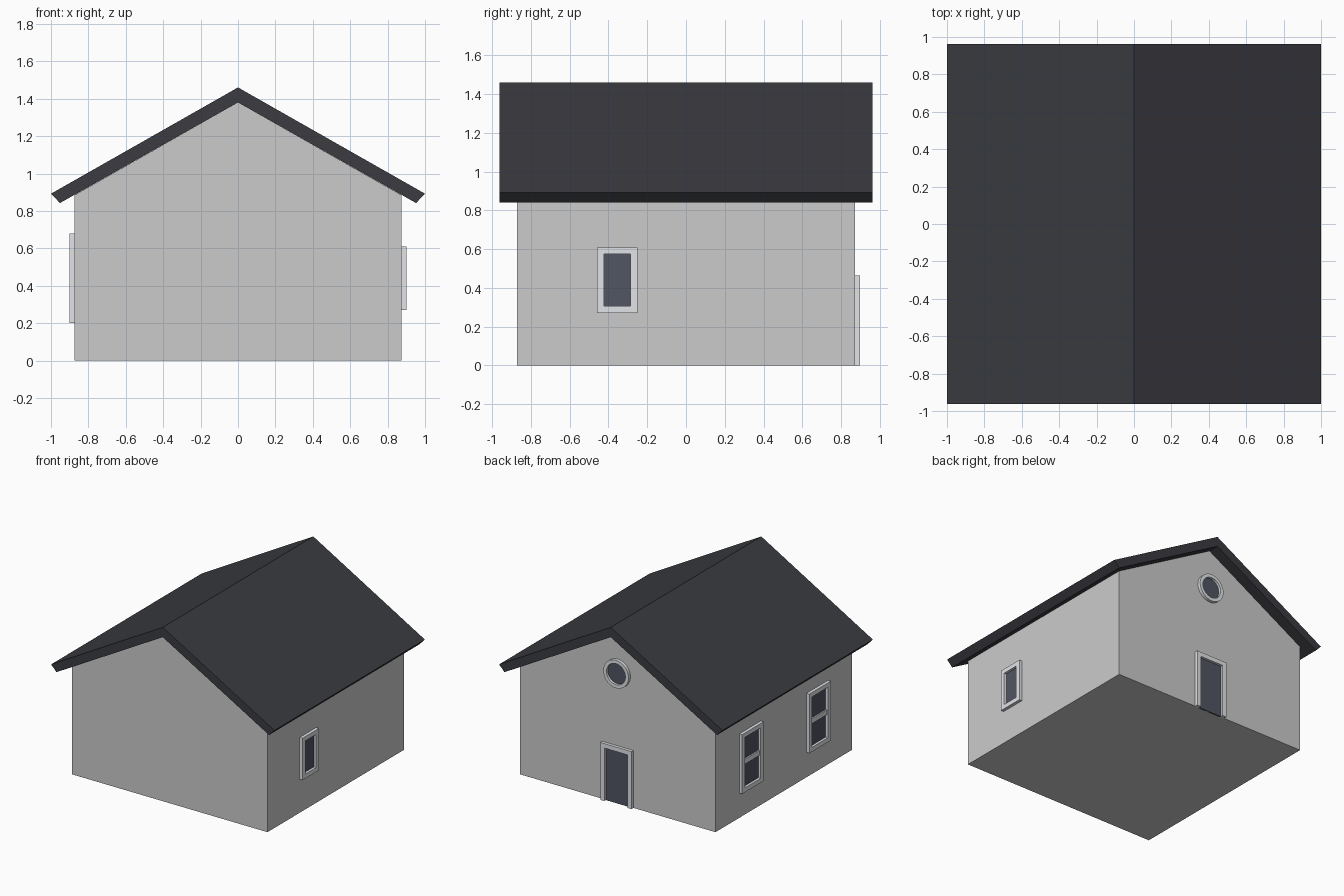
import bpy, bmesh, math
from mathutils import Matrix

if "Cube" in bpy.data.objects:
    bpy.data.objects.remove(bpy.data.objects["Cube"])


def material(name, rgb):
    m = bpy.data.materials.new(name)
    m.diffuse_color = (*rgb, 1)
    m.use_nodes = True
    m.node_tree.nodes["Principled BSDF"].inputs["Base Color"].default_value = m.diffuse_color
    return m


TRIM = material("trim", (0.75, 0.77, 0.80))
GLASS = material("dark_glass", (0.085, 0.09, 0.125))
ROOF = material("roof_dark", (0.043, 0.044, 0.052))

HX, HY = 0.875, 0.872   # half size of the walls
PROUD = 0.025           # how far frames stand off the wall


def wall_frame(u_axis, out, origin):
    """Matrix taking (along wall, up, outward) to world space."""
    m = Matrix((u_axis, (0, 0, 1), out)).transposed().to_4x4()
    m.translation = origin
    return m


FRONT_BACK = wall_frame((1, 0, 0), (0, 1, 0), (0, 0, 0))
BACK = wall_frame((1, 0, 0), (0, 1, 0), (0, HY, 0))
RIGHT = wall_frame((0, 1, 0), (1, 0, 0), (HX, 0, 0))
LEFT = wall_frame((0, 1, 0), (-1, 0, 0), (-HX, 0, 0))


def solid(name, outline, d0, d1, place, mat=None, hole=None):
    """Extrude an outline (optionally a ring with a matching hole) from d0 to d1."""
    bm = bmesh.new()
    outer = [bm.verts.new((u, v, d0)) for u, v in outline]
    if hole:
        inner = [bm.verts.new((u, v, d0)) for u, v in hole]
        n = len(outer)
        faces = [bm.faces.new((outer[i], outer[(i + 1) % n], inner[(i + 1) % n], inner[i]))
                 for i in range(n)]
    else:
        faces = [bm.faces.new(outer)]
    ext = bmesh.ops.extrude_face_region(bm, geom=faces, use_keep_orig=True)["geom"]
    verts = [g for g in ext if isinstance(g, bmesh.types.BMVert)]
    bmesh.ops.translate(bm, vec=(0, 0, d1 - d0), verts=verts)
    bm.transform(place)
    bmesh.ops.recalc_face_normals(bm, faces=bm.faces)
    me = bpy.data.meshes.new(name)
    bm.to_mesh(me)
    bm.free()
    ob = bpy.data.objects.new(name, me)
    bpy.context.collection.objects.link(ob)
    if mat:
        me.materials.append(mat)
    return ob


def rect(u0, u1, v0, v1):
    return [(u0, v0), (u1, v0), (u1, v1), (u0, v1)]


def circle(r, v, n=32):
    return [(r * math.cos(2 * math.pi * i / n), v + r * math.sin(2 * math.pi * i / n))
            for i in range(n)]


def window(name, place, u0, u1, v0, v1, w=0.036, rail=False):
    inner = rect(u0 + w, u1 - w, v0 + w, v1 - w)
    solid(name + "_frame", rect(u0, u1, v0, v1), -0.01, PROUD, place, TRIM, inner)
    solid(name + "_glass", inner, -0.01, 0.005, place, GLASS)
    if rail:
        mid = (v0 + v1) / 2
        solid(name + "_rail", rect(u0 + w, u1 - w, mid - 0.02, mid + 0.02),
              -0.01, 0.016, place, TRIM)


# Walls with gables
solid("walls", [(-HX, 0), (HX, 0), (HX, 0.884), (0, 1.38), (-HX, 0.884)], -HY, HY, FRONT_BACK)

# Roof: chevron profile with overhanging eaves
half = [(1.0, 0.892), (0.952, 0.842)]
solid("roof", [(0, 1.46), *half, (0, 1.38), *[(-x, z) for x, z in reversed(half)]],
      -0.963, 0.963, FRONT_BACK, ROOF)

# Side windows
window("right_window", RIGHT, -0.46, -0.25, 0.27, 0.61)
for label, c in (("rear", 0.43), ("front", -0.43)):
    window("left_window_" + label, LEFT, c - 0.137, c + 0.137, 0.20, 0.68, rail=True)

# Back door with a three-sided frame
a, b, top, t = 0.14, 0.104, 0.465, 0.429
solid("door_frame", [(-a, 0), (-b, 0), (-b, t), (b, t), (b, 0), (a, 0), (a, top), (-a, top)],
      -0.01, PROUD, BACK, TRIM)
solid("door", rect(-b, b, 0, t), -0.01, 0.005, BACK, GLASS)

# Round gable window
ring = solid("round_window_frame", circle(0.113, 1.055), -0.01, PROUD, BACK, TRIM,
             circle(0.085, 1.055))
solid("round_window_glass", circle(0.085, 1.055), -0.01, 0.005, BACK, GLASS)
bpy.context.view_layer.objects.active = ring
ring.select_set(True)
bpy.ops.object.shade_smooth_by_angle()
